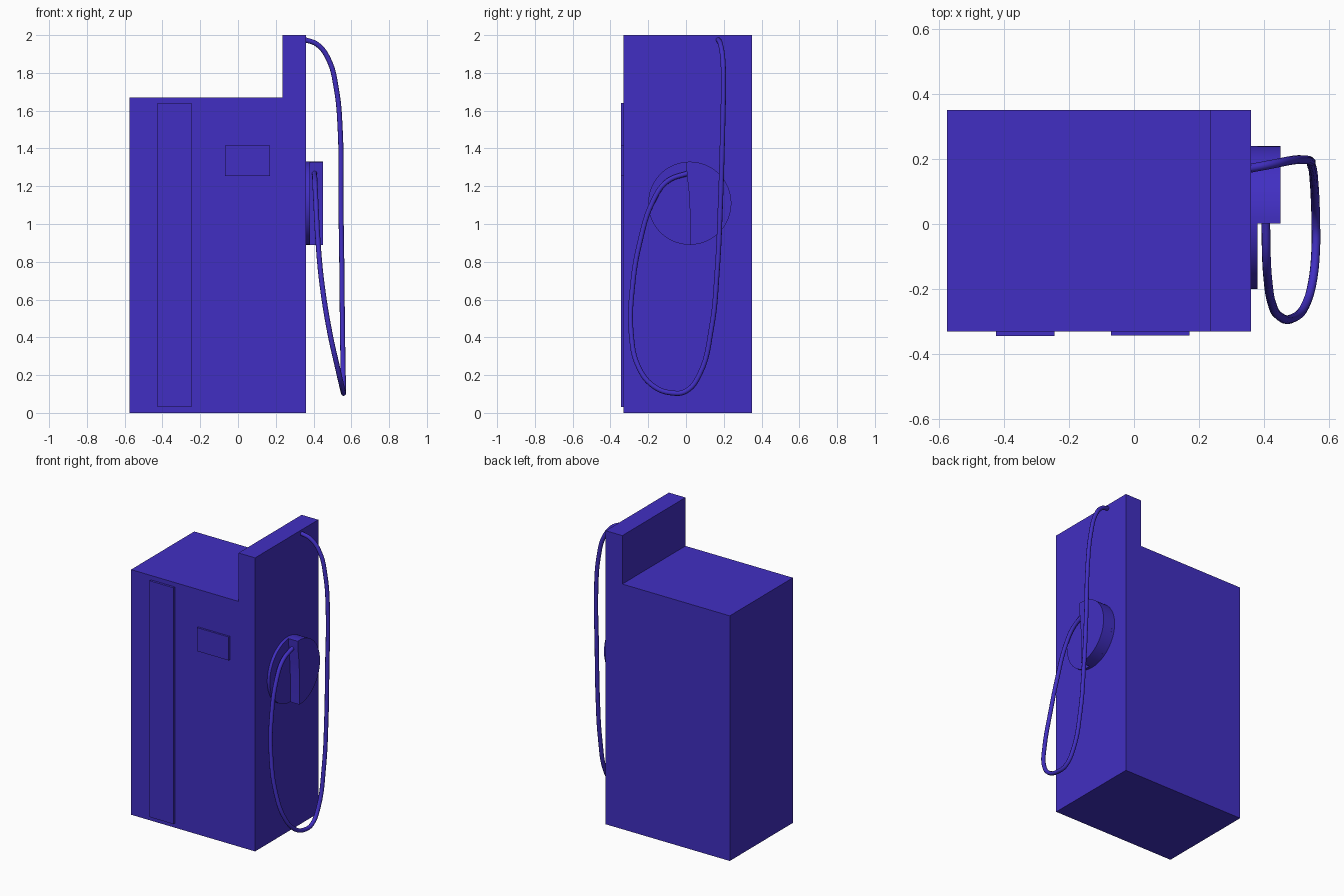
import bpy, bmesh, math
from mathutils import Vector

if "Cube" in bpy.data.objects:
    bpy.data.objects.remove(bpy.data.objects["Cube"])

blue = bpy.data.materials.new("deep_blue")
blue.diffuse_color = (0.053, 0.028, 0.54, 1)
blue.use_nodes = True
blue.node_tree.nodes["Principled BSDF"].inputs["Base Color"].default_value = blue.diffuse_color


def prism(name, points, offset, smooth=False):
    """Extrude a flat outline of 3D points along an offset."""
    bm = bmesh.new()
    face = bm.faces.new([bm.verts.new(p) for p in points])
    res = bmesh.ops.extrude_face_region(bm, geom=[face], use_keep_orig=True)
    moved = [g for g in res["geom"] if isinstance(g, bmesh.types.BMVert)]
    bmesh.ops.translate(bm, verts=moved, vec=Vector(offset))
    bmesh.ops.recalc_face_normals(bm, faces=bm.faces)
    me = bpy.data.meshes.new(name)
    bm.to_mesh(me)
    bm.free()
    ob = bpy.data.objects.new(name, me)
    bpy.context.collection.objects.link(ob)
    me.materials.append(blue)
    if smooth:
        bpy.ops.object.select_all(action='DESELECT')
        ob.select_set(True)
        bpy.context.view_layer.objects.active = ob
        bpy.ops.object.shade_smooth_by_angle(angle=math.radians(30))
    return ob


def front_plate(name, x0, x1, z0, z1, depth):
    outline = [(x0, -0.33, z0), (x1, -0.33, z0), (x1, -0.33, z1), (x0, -0.33, z1)]
    prism(name, outline, (0, -depth, 0))


# Cabinet with the raised side column
profile = [(-0.575, 0), (0.36, 0), (0.36, 2), (0.235, 2), (0.235, 1.67), (-0.575, 1.67)]
prism("cabinet", [(x, -0.33, z) for x, z in profile], (0, 0.68, 0))

# Front plates
front_plate("light_strip", -0.425, -0.245, 0.03, 1.64, 0.015)
front_plate("display_screen", -0.07, 0.17, 1.255, 1.415, 0.013)

# Round socket base and raised half cover
CY, CZ, R = 0.02, 1.11, 0.22


def on_circle(a):
    return (0.36, CY + R * math.cos(a), CZ + R * math.sin(a))


prism("socket_disc", [on_circle(math.tau * i / 64) for i in range(64)], (0.02, 0, 0), True)
a0, a1 = math.radians(-90), math.radians(95)
cover = [on_circle(a0 + (a1 - a0) * i / 36) for i in range(37)]
cover += [(0.36, 0.005, 1.26), (0.36, 0.015, 1.17), (0.36, 0.02, 1.08)]
prism("socket_half_cover", cover, (0.09, 0, 0), True)

# Hanging cable: smooth curve swept as a tube
path = [(0.35, 0.17, 1.977), (0.42, 0.183, 1.95), (0.48, 0.195, 1.87), (0.52, 0.198, 1.72),
        (0.541, 0.194, 1.5), (0.545, 0.182, 1.1), (0.55, 0.165, 0.75), (0.553, 0.135, 0.45),
        (0.557, 0.07, 0.2), (0.559, 0.0, 0.115), (0.559, -0.07, 0.105), (0.55, -0.17, 0.14),
        (0.527, -0.25, 0.24), (0.487, -0.29, 0.42), (0.445, -0.282, 0.68), (0.424, -0.245, 0.9),
        (0.412, -0.175, 1.12), (0.407, -0.1, 1.225), (0.405, 0.02, 1.272)]
cu = bpy.data.curves.new("charging_cable", 'CURVE')
cu.dimensions = '3D'
cu.bevel_depth = 0.0135
cu.bevel_resolution = 3
cu.use_fill_caps = True
cu.resolution_u = 6
sp = cu.splines.new('BEZIER')
sp.bezier_points.add(len(path) - 1)
for bp, p in zip(sp.bezier_points, path):
    bp.co = p
    bp.handle_left_type = bp.handle_right_type = 'AUTO'
cu.materials.append(blue)
bpy.context.collection.objects.link(bpy.data.objects.new("charging_cable", cu))
